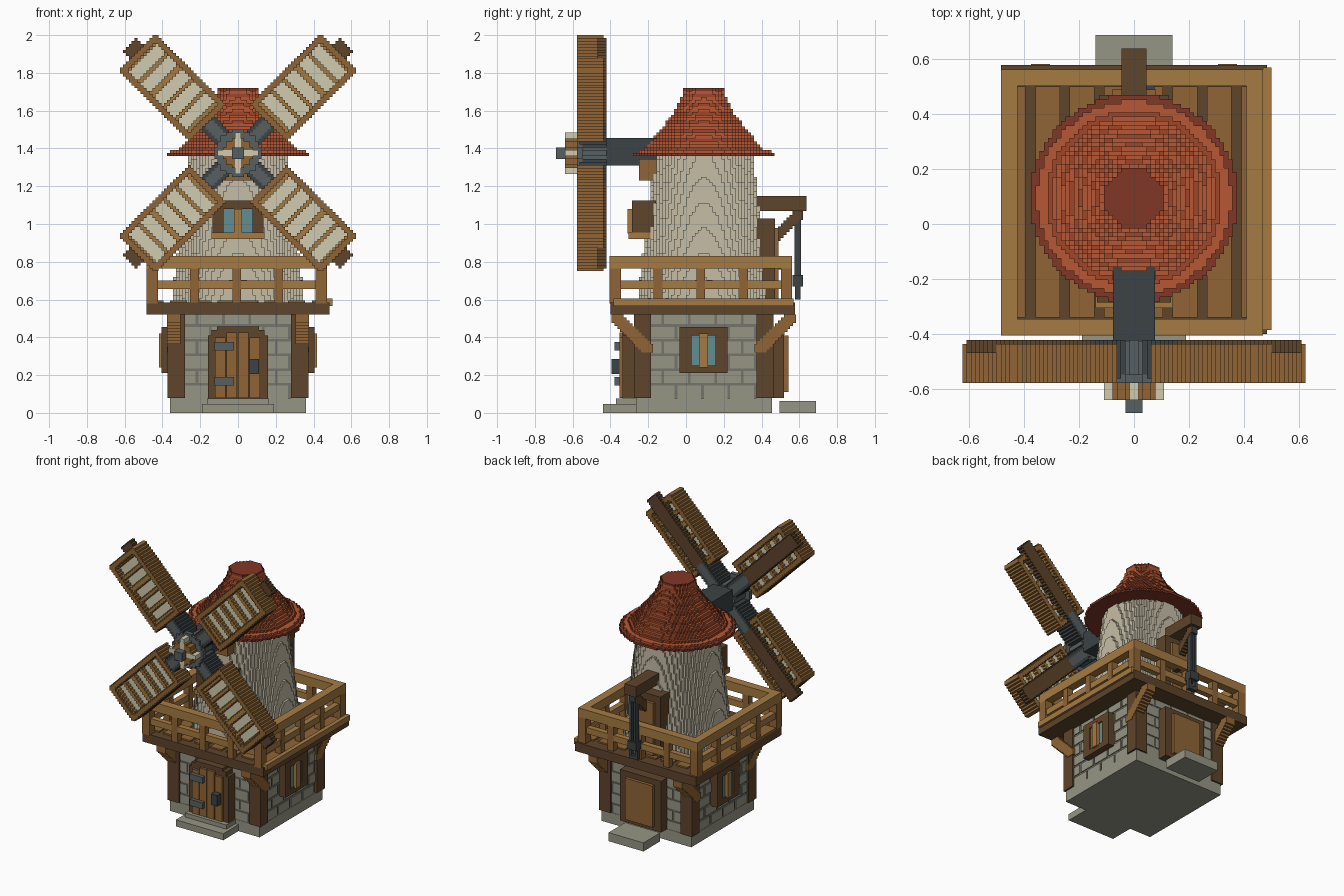
import bpy, math

if "Cube" in bpy.data.objects:
    bpy.data.objects.remove(bpy.data.objects["Cube"])

V = 1 / 64          # voxel size
CY = 0.094          # building centre in y
HZ = 1.375          # sail hub height
PAL = dict(wood=(142, 101, 56), light=(164, 122, 68), dark=(94, 70, 47), stone=(148, 148, 132),
           mortar=(116, 116, 106), plaster=(196, 188, 165), roof=(180, 88, 55), roof2=(158, 72, 46),
           cap=(128, 58, 42), iron=(62, 68, 70), steel=(88, 96, 97), glass=(98, 140, 146),
           canvas=(208, 202, 174))
MATS = {}
for n, c in PAL.items():
    MATS[n] = bpy.data.materials.new(n)
    MATS[n].diffuse_color = [(v / 255) ** 2.2 for v in c] + [1]


def finish(name, verts, faces, keys):
    me = bpy.data.meshes.new(name)
    me.from_pydata(verts, [], faces)
    used = sorted(set(keys))
    for k in used:
        me.materials.append(MATS[k])
    me.polygons.foreach_set("material_index", [used.index(k) for k in keys])
    me.update()
    ob = bpy.data.objects.new(name, me)
    bpy.context.collection.objects.link(ob)
    return ob


CORN = [(0, 0, 0), (1, 0, 0), (1, 1, 0), (0, 1, 0), (0, 0, 1), (1, 0, 1), (1, 1, 1), (0, 1, 1)]
SIDES = {(0, 0, -1): (0, 3, 2, 1), (0, 0, 1): (4, 5, 6, 7), (0, -1, 0): (0, 1, 5, 4),
         (1, 0, 0): (1, 2, 6, 5), (0, 1, 0): (2, 3, 7, 6), (-1, 0, 0): (3, 0, 4, 7)}


def boxes(name, color, *bs):
    """One object from boxes given as (x0, x1, y0, y1, z0, z1)."""
    verts, faces = [], []
    for b in bs:
        o = len(verts)
        verts += [(b[c[0]], b[2 + c[1]], b[4 + c[2]]) for c in CORN]
        faces += [[o + i for i in f] for f in SIDES.values()]
    return finish(name, verts, faces, [color] * len(faces))


def voxels(name, cells):
    """Outer skin of a voxel set {(i, j, k): colour}."""
    idx, faces, keys = {}, [], []
    for (i, j, k), col in cells.items():
        for d, f in SIDES.items():
            if (i + d[0], j + d[1], k + d[2]) not in cells:
                faces.append([idx.setdefault((i + CORN[c][0], j + CORN[c][1], k + CORN[c][2]), len(idx))
                              for c in f])
                keys.append(col)
    return finish(name, [(a * V, b * V, c * V) for a, b, c in idx], faces, keys)


def mx(b):
    return (-b[1], -b[0]) + tuple(b[2:])


def my(b):
    return (b[0], b[1], 2 * CY - b[3], 2 * CY - b[2], b[4], b[5])


def four(b):
    return b, mx(b), my(b), my(mx(b))


# stone ground floor
boxes("plinth", "stone", (-.36, .36, CY - .36, CY + .36, 0, .08))
boxes("wall_mortar", "mortar", (-.352, .352, CY - .352, CY + .352, .08, .53))
bricks = []
for r in range(6):
    z0 = .08 + .078 * r
    z1 = min(z0 + .064, .525)
    t = -.28 - .07 * (r % 2)
    while t < .28:
        a, b = max(t, -.28), min(t + .126, .28)
        f = (a, b, CY - .358, CY - .34, z0, z1)
        s = (.34, .358, CY + a, CY + b, z0, z1)
        bricks += [f, my(f), s, mx(s)]
        t += .14
boxes("bricks", "stone", *bricks)
boxes("corner_posts", "dark", *four((.28, .372, CY - .37, CY - .28, .08, .53)))

# stepped brackets under the gallery
br = []
for n in range(11):
    br += four((.305, .375, -.395 + n * V, -.33 + n * V, .475 - n * V, .52 - n * V))
boxes("gallery_brackets", "wood", *br)

# gallery floor and railing
boxes("gallery_beam", "dark", (-.484, .484, -.40, .578, .52, .585))
boxes("gallery_floor", "wood", *[(x * V, x * V + .09, -.34, .50, .58, .595) for x in range(-31, 26, 8)])
boxes("gallery_edge_trim", "light", (.47, .5, -.385, .57, .565, .605))
X0, X1, Y0, Y1, W = -.484, .47, -.405, .562, .06
rails = []
for z0, z1, w in ((.765, .83, W), (.655, .70, .04)):
    e = (W - w) / 2
    rails += [(X0 + e, X1 - e, Y0 + e, Y0 + W - e, z0, z1), (X0 + e, X1 - e, Y1 - W + e, Y1 - e, z0, z1),
              (X0 + e, X0 + W - e, Y0 + W, Y1 - W, z0, z1), (X1 - W + e, X1 - e, Y0 + W, Y1 - W, z0, z1)]
boxes("railing", "light", *rails)
posts = []
for n in range(5):
    x = X0 + .03 + n * (X1 - X0 - W) / 4
    y = Y0 + .03 + n * (Y1 - Y0 - W) / 4
    h = .03 if n in (0, 4) else .023
    posts += [(x - h, x + h, p - h, p + h, .58, .77) for p in (Y0 + .03, Y1 - .03)]
    if n in (1, 2, 3):
        posts += [(p - h, p + h, y - h, y + h, .58, .77) for p in (X0 + .03, X1 - .03)]
boxes("railing_posts", "wood", *posts)


# round plaster tower and stepped tile roof
def disc_stack(name, k0, k1, radius, color):
    cells = {}
    for k in range(k0, k1):
        r = radius((k + .5) * V) / V
        for i in range(-26, 26):
            for j in range(-26, 26):
                if math.hypot(i + .5, j + .5) <= r:
                    cells[i, j + 6, k] = color(k)
    return voxels(name, cells)


PROF = [(1.36, .39), (1.38, .36), (1.405, .305), (1.475, .25), (1.53, .205), (1.58, .165), (1.66, .12), (1.72, .108)]


def roof_r(z):
    for (za, ra), (zb, rb) in zip(PROF, PROF[1:]):
        if z <= zb:
            return ra + (rb - ra) * (z - za) / (zb - za)
    return PROF[-1][1]


disc_stack("tower", 37, 87, lambda z: .352 - .092 * (z - .58) / .78, lambda k: "plaster")
disc_stack("roof", 87, 110, roof_r, lambda k: "cap" if k in (87, 109) else ("roof", "roof", "roof2")[k % 3])

# front door
boxes("front_steps", "stone", (-.19, .19, -.44, -.26, 0, .047), (-.165, .165, -.37, -.26, .047, .077))
boxes("front_door_frame", "dark", (-.16, .16, -.335, -.26, .077, .41), (-.14, .14, -.335, -.26, .41, .44),
      (-.11, .11, -.335, -.26, .44, .457))
boxes("front_door_planks", "wood", *[(x, x + .056, -.352, -.32, .08, z) for x, z in
                                     ((-.122, .40), (-.061, .425), (0, .425), (.061, .40))])
boxes("front_door_hinges", "steel", (-.125, -.02, -.378, -.34, .33, .375), (-.125, -.02, -.378, -.34, .145, .19))
boxes("front_door_handle", "iron", (.06, .11, -.395, -.34, .205, .285))

# back door
boxes("back_step", "stone", (-.14, .14, .495, .687, 0, .062))
boxes("back_door_frame", "dark", (-.165, .165, .44, .52, .08, .45))
boxes("back_door_leaf", "wood", (-.11, .11, .5, .542, .11, .41))

# ground floor side windows
for nm, m in (("right", lambda b: b), ("left", mx)):
    boxes(nm + "_window_frame", "dark", *map(m, ((.35, .405, -.035, .03, .21, .455), (.35, .405, .155, .22, .21, .455),
          (.35, .405, .03, .155, .21, .25), (.35, .405, .03, .155, .41, .455))))
    boxes(nm + "_window_glass", "glass", m((.35, .395, .03, .155, .25, .41)))
    boxes(nm + "_window_mullion", "light", m((.38, .418, .07, .116, .24, .42)))

# tower front window
boxes("tower_window_frame", "dark", (-.135, -.078, -.285, -.16, .95, 1.125), (.078, .135, -.285, -.16, .95, 1.125),
      (-.08, .08, -.285, -.16, 1.08, 1.125))
boxes("tower_window_glass", "glass", (-.08, .08, -.27, -.16, .95, 1.09))
boxes("tower_window_sill", "light", (-.14, .14, -.305, -.17, .92, .955), (-.02, .02, -.31, -.2, .95, 1.08))

# tower back door with hoist
boxes("loft_door_frame", "dark", (-.125, .125, .36, .47, .59, 1.03))
boxes("loft_door_leaf", "wood", (-.08, .08, .42, .49, .6, .98))
boxes("loft_door_handle", "iron", (.045, .075, .47, .53, .76, .82))
boxes("hoist_beam", "dark", (-.046, .046, .34, .638, 1.07, 1.147))
boxes("hoist_strut", "dark", *[(-.025, .025, .455 + n * V, .50 + n * V, .91 + n * V, .955 + n * V) for n in range(8)])
boxes("hoist_chain", "iron", (-.024, .024, .565, .62, 1.02, 1.075), (-.024, -.008, .575, .61, .72, 1.03),
      (.008, .024, .575, .61, .72, 1.03), (-.035, .035, .565, .62, .67, .73),
      (-.035, -.015, .578, .605, .62, .68), (.015, .035, .578, .605, .62, .68), (-.035, .035, .578, .605, .6, .625))

# axle and hub
boxes("axle", "iron", (-.077, .077, -.43, -.1, 1.31, 1.455))
boxes("axle_bearing", "wood", (-.09, .09, -.25, -.12, 1.23, 1.345))
hub = {}
for i in range(-8, 8):
    for k in range(-8, 8):
        x, z = abs(i + .5), abs(k + .5)
        r = math.hypot(x, z)
        for j in range(-44, -27):
            c = None
            if j >= -37 and r < (7.8 if j < -35 else 5.6):
                c = "steel"
            elif -41 <= j < -37 and min(x, z) < 1.2 and r < 7:
                c = "canvas"
            elif -41 <= j < -37 and r < 5:
                c = "wood"
            elif j < -41 and max(x, z) < 2:
                c = "steel"
            if c:
                hub[i, j, k + 88] = c
voxels("sail_hub", hub)

# four diagonal sails: frame, slats, canvas, iron arm and back spar
parts = {"sail_frames": {}, "sail_canvas": {}, "sail_arms": {}, "sail_spars": {}}


def fill(part, i, k, j0, j1, c):
    for j in range(j0, j1):
        parts[part][i, j, k + 88] = c


for i in range(-42, 42):
    for k in range(-42, 42):
        x, z = abs(i + .5) * V, abs(k + .5) * V
        u, v = (x + z) / math.sqrt(2), abs(x - z) / math.sqrt(2)
        if .23 <= u <= .762 and v <= .137:
            t = (u - .265) % .092
            if v > .1 or u < .262 or u > .728:
                fill("sail_frames", i, k, -37, -28, "wood")
            elif t < .012 or t > .08:
                fill("sail_frames", i, k, -36, -29, "light")
            else:
                fill("sail_canvas", i, k, -34, -31, "canvas")
        if .08 <= u <= .27 and v <= .05:
            fill("sail_arms", i, k, -36, -27, "steel" if v < .03 else "iron")
        if .25 <= u <= .81 and v <= .045:
            fill("sail_spars", i, k, -30, -27, "dark")
for name, cells in parts.items():
    voxels(name, cells)

for m in bpy.data.materials:
    if m.users and not m.is_grease_pencil:
        m.use_nodes = True
        m.node_tree.nodes["Principled BSDF"].inputs["Base Color"].default_value = m.diffuse_color
